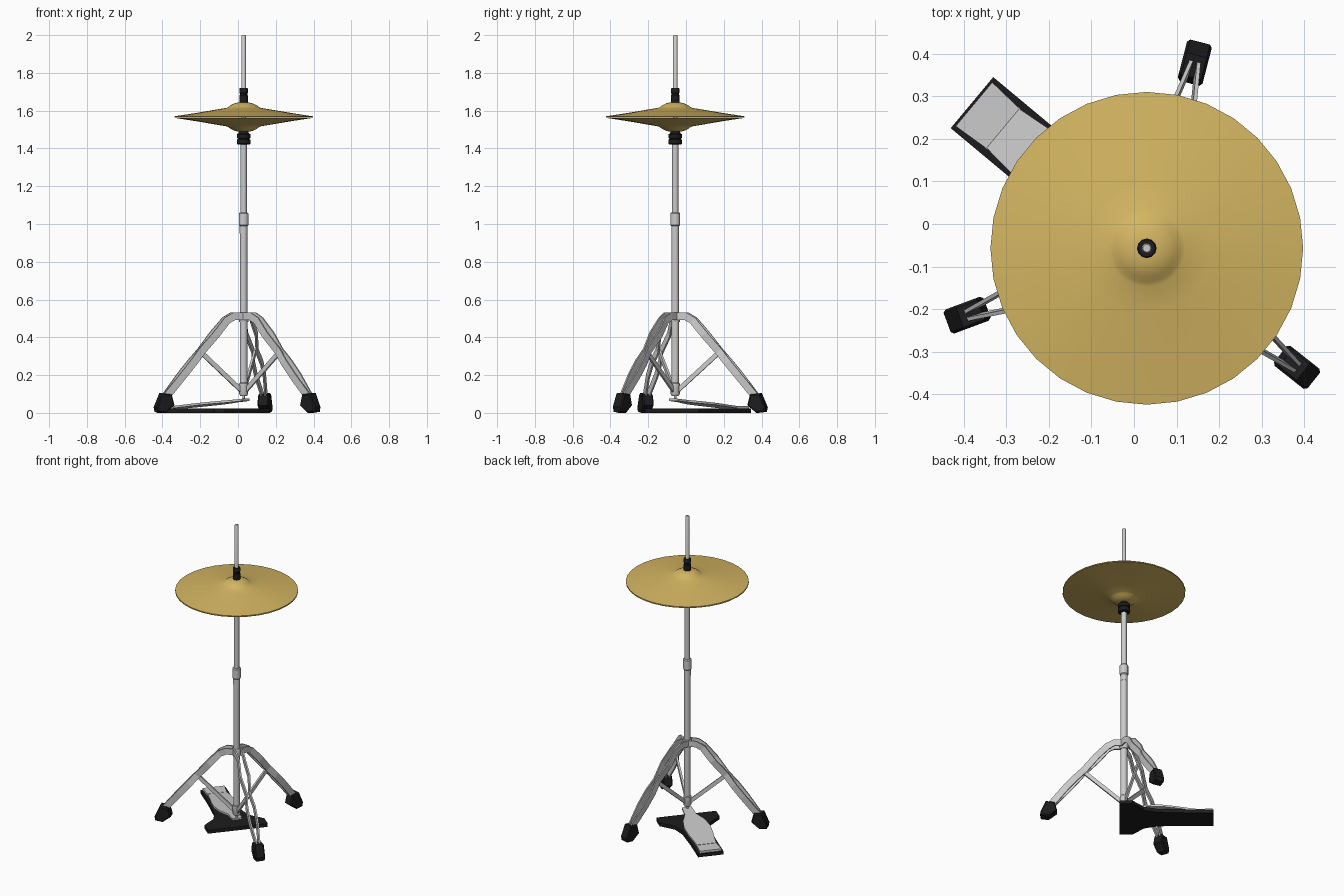
import bpy, bmesh, math
from mathutils import Matrix, Vector

if "Cube" in bpy.data.objects:
    bpy.data.objects.remove(bpy.data.objects["Cube"])

CENTRE = (0.03, -0.057, 0)


def material(name, rgb):
    m = bpy.data.materials.new(name)
    m.diffuse_color = (*rgb, 1)
    m.use_nodes = True
    m.node_tree.nodes["Principled BSDF"].inputs["Base Color"].default_value = m.diffuse_color
    return m


BRASS = material("brass", (0.65, 0.46, 0.12))
BLACK = material("black_rubber", (0.012, 0.012, 0.013))


def finish(bm, name, mat=None, angle=0, smooth=False):
    """Turn about the stand axis, move to the centre, make the object."""
    bmesh.ops.recalc_face_normals(bm, faces=bm.faces)
    bm.transform(Matrix.Translation(CENTRE) @ Matrix.Rotation(math.radians(angle), 4, 'Z'))
    me = bpy.data.meshes.new(name)
    bm.to_mesh(me)
    bm.free()
    ob = bpy.data.objects.new(name, me)
    bpy.context.collection.objects.link(ob)
    if mat:
        me.materials.append(mat)
    if smooth:
        bpy.ops.object.select_all(action='DESELECT')
        ob.select_set(True)
        bpy.context.view_layer.objects.active = ob
        bpy.ops.object.shade_smooth_by_angle(angle=math.radians(35))
    return ob


def rings(bm, loops, caps=True, closed=False):
    """Skin a list of equal-length point loops."""
    vs = [[bm.verts.new(p) for p in loop] for loop in loops]
    n = len(vs[0])
    pairs = list(zip(vs, vs[1:])) + ([(vs[-1], vs[0])] if closed else [])
    for a, b in pairs:
        for i in range(n):
            j = (i + 1) % n
            bm.faces.new((a[i], a[j], b[j], b[i]))
    if caps and not closed:
        bm.faces.new(vs[0])
        bm.faces.new(vs[-1])


def lathe(name, profile, sides=12, mat=None, closed=False):
    bm = bmesh.new()
    loops = [[(r * math.cos(2 * math.pi * i / sides), r * math.sin(2 * math.pi * i / sides), z)
              for i in range(sides)] for r, z in profile]
    rings(bm, loops, closed=closed)
    return finish(bm, name, mat, smooth=True)


def strip(bm, path, height, thick, side=1):
    """Flat bar along (radius, z, sideways offset) points."""
    loops = []
    for i, (r, z, s) in enumerate(path):
        a, b = path[max(i - 1, 0)], path[min(i + 1, len(path) - 1)]
        d = Vector((b[0] - a[0], b[1] - a[1])).normalized() * height / 2
        n = (-d.y, d.x)
        loops.append([(r + k * n[0], side * (s + q * thick / 2), z + k * n[1])
                      for k, q in ((1, 1), (1, -1), (-1, -1), (-1, 1))])
    rings(bm, loops)


def plate(name, outline, top, thick, angle, mat=None):
    """Mirrored (u, half width) outline; top(u) is the surface height."""
    bm = bmesh.new()
    rings(bm, [[(u, -w, top(u) - thick), (u, w, top(u) - thick), (u, w, top(u)), (u, -w, top(u))]
               for u, w in outline])
    return finish(bm, name, mat, angle)


# Centre tubes, collars and pull rod
lathe("lower_tube", [(0.02, 0.1), (0.02, 1.0)])
lathe("bottom_collar", [(0.018, 0.09), (0.024, 0.1), (0.024, 0.155), (0.02, 0.16)])
lathe("leg_clamp", [(0.024, 0.48), (0.026, 0.49), (0.026, 0.525), (0.024, 0.53)])
lathe("height_collar", [(0.021, 0.95), (0.021, 0.99), (0.026, 0.995), (0.026, 1.055), (0.021, 1.06)])
lathe("upper_tube", [(0.017, 1.0), (0.017, 1.43)])
lathe("pull_rod", [(0.012, 1.4), (0.012, 1.995), (0.009, 2.0)])
lathe("pedal_link", [(0.006, 0.065), (0.006, 0.11)])

# Cup under the cymbals and clutch above them
lathe("cymbal_seat", [(0.03, 1.42), (0.036, 1.425), (0.036, 1.447), (0.031, 1.449), (0.031, 1.453),
                      (0.036, 1.455), (0.036, 1.475), (0.028, 1.48), (0.022, 1.495)], 16, BLACK)
lathe("clutch", [(0.02, 1.635), (0.023, 1.65), (0.023, 1.68), (0.019, 1.684), (0.019, 1.69),
                 (0.023, 1.694), (0.023, 1.715), (0.02, 1.72)], 12, BLACK)

# Cymbal pair, same shape flipped about the gap
half = [(0.012, 0.078), (0.03, 0.077), (0.05, 0.072), (0.068, 0.063), (0.08, 0.054), (0.09, 0.049),
        (0.15, 0.039), (0.25, 0.022), (0.367, 0.004)]
shell = half + [(r, z - 0.003) for r, z in reversed(half)]
for name, sign in (("top_cymbal", 1), ("bottom_cymbal", -1)):
    lathe(name, [(r, 1.566 + sign * z) for r, z in shell], 32, BRASS, closed=True)

# Three double-strip legs with brace and rubber foot
leg = [(0.015, 0.512, 0.022), (0.06, 0.512, 0.022), (0.1, 0.49, 0.018), (0.165, 0.415, 0.027),
       (0.24, 0.327, 0.011), (0.29, 0.268, 0.023), (0.35, 0.197, 0.023), (0.445, 0.08, 0.008)]
foot = [(0.415, 0.098), (0.468, 0.104), (0.5, 0.03), (0.495, 0.006), (0.45, 0.0), (0.4, 0.04)]
for n, ang in enumerate((75.5, 200.4, 321.6), 1):
    bm = bmesh.new()
    for side in (1, -1):
        strip(bm, leg, 0.04, 0.009, side)
    finish(bm, f"leg_{n}", None, ang)

    bm = bmesh.new()
    strip(bm, [(0.015, 0.12, 0), (0.245, 0.325, 0)], 0.024, 0.012)
    finish(bm, f"leg_brace_{n}", None, ang)

    bm = bmesh.new()
    cr, cz = 0.45, 0.05
    rings(bm, [[(cr + (r - cr) * k, s, cz + (z - cz) * k) for r, z in foot]
               for s, k in ((-0.03, 0.86), (-0.024, 1), (0.024, 1), (0.03, 0.86))])
    finish(bm, f"foot_{n}", BLACK, ang)

# Pedal: base plate, heel plate, hinged footboard
PEDAL = 140.2
plate("pedal_base", [(-0.027, 0.185), (0.05, 0.185), (0.12, 0.11), (0.2, 0.085), (0.36, 0.078), (0.534, 0.078)],
      lambda u: 0.022, 0.022, PEDAL, BLACK)
plate("heel_plate", [(0.442, 0.061), (0.528, 0.067)], lambda u: 0.036, 0.016, PEDAL)
plate("footboard", [(-0.015, 0.03), (0.07, 0.034), (0.14, 0.065), (0.22, 0.08), (0.3, 0.076), (0.36, 0.068),
                    (0.438, 0.06)], lambda u: 0.075 - 0.085 * (u + 0.015), 0.012, PEDAL)

# Hinge pin between heel plate and footboard
bm = bmesh.new()
bmesh.ops.create_cone(bm, cap_ends=True, segments=10, radius1=0.006, radius2=0.006, depth=0.124,
                      matrix=Matrix.Translation((0.44, 0, 0.029)) @ Matrix.Rotation(math.pi / 2, 4, 'X'))
finish(bm, "pedal_hinge", None, PEDAL)
